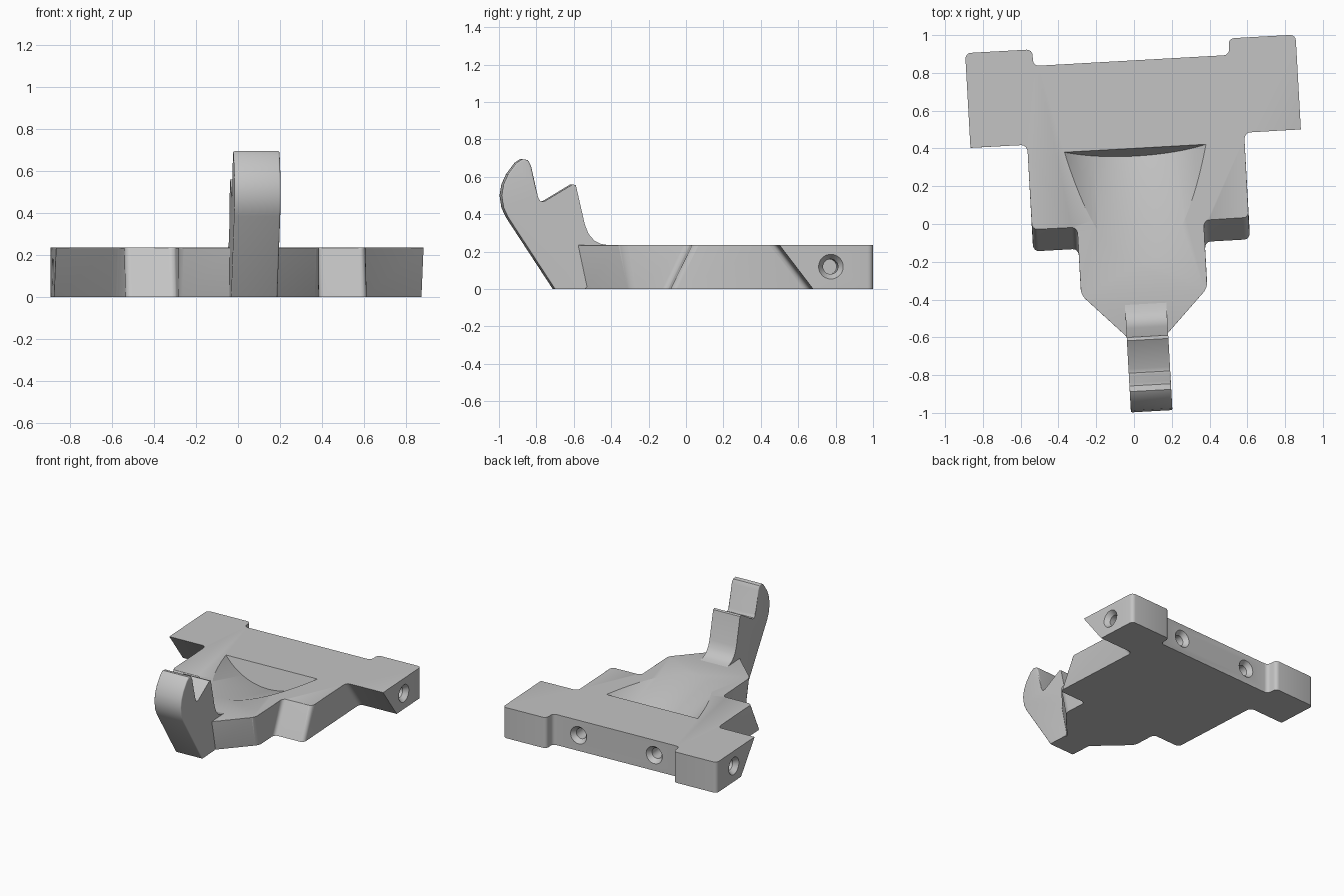
import bpy, bmesh, math
from mathutils import Matrix, Vector

if "Cube" in bpy.data.objects:
    bpy.data.objects.remove(bpy.data.objects["Cube"])

CX = 0.034      # centre line of the part before it is turned
TOP = 0.235     # plate thickness
TURN = Matrix.Rotation(math.radians(3.2), 4, "Z")

grey = bpy.data.materials.new("plain_grey")
grey.use_nodes = True
colour = (0.55, 0.55, 0.55, 1)
grey.diffuse_color = colour
grey.node_tree.nodes["Principled BSDF"].inputs["Base Color"].default_value = colour


def loft(bottom, top):
    """Solid between two matching loops of points."""
    bm = bmesh.new()
    a = [bm.verts.new(p) for p in bottom]
    b = [bm.verts.new(p) for p in top]
    bm.faces.new(a[::-1])
    bm.faces.new(b)
    for i in range(len(a)):
        j = (i + 1) % len(a)
        bm.faces.new((a[i], a[j], b[j], b[i]))
    bmesh.ops.recalc_face_normals(bm, faces=bm.faces)
    return bm


def round_edges(bm, rule, width):
    edges = [e for e in bm.edges if rule(e.verts[0].co, e.verts[1].co)]
    bmesh.ops.bevel(bm, geom=edges, offset=width, segments=4, profile=0.5,
                    affect="EDGES", clamp_overlap=True)


def make(name, bm):
    mesh = bpy.data.meshes.new(name)
    bm.to_mesh(mesh)
    bm.free()
    obj = bpy.data.objects.new(name, mesh)
    bpy.context.collection.objects.link(obj)
    mesh.materials.append(grey)
    return obj


def cut(obj, cutter):
    cutter.hide_render = True
    mod = obj.modifiers.new("cut", "BOOLEAN")
    mod.operation = "DIFFERENCE"
    mod.solver = "EXACT"
    mod.object = cutter
    bpy.context.view_layer.objects.active = obj
    bpy.ops.object.modifier_apply(modifier=mod.name)
    bpy.data.objects.remove(cutter)


# Base plate: right half outline as (x, y at top, y at bottom)
half = [(0.10, -0.60, -0.55), (0.335, -0.36, -0.31), (0.335, 0.0, -0.115),
        (0.575, 0.0, -0.115), (0.575, 0.45, 0.63), (0.876, 0.45, 0.63),
        (0.876, 0.953, 0.953), (0.52, 0.953, 0.953), (0.52, 0.865, 0.865)]
outline = half + [(-x, t, b) for x, t, b in reversed(half)]
bm = loft([(CX + x, b, 0) for x, t, b in outline],
          [(CX + x, t, TOP) for x, t, b in outline])


def upright(a, b):
    inner = abs(a.x - CX) > 0.2 and not (abs(a.x - CX) > 0.8 and a.y < 0.7)
    return abs(a.z - b.z) > 0.1 and inner


def front_rim(a, b):
    return min(a.z, b.z) > TOP - 0.001 and (a.y + b.y) / 2 < 0.46 and (b - a).length > 0.1


round_edges(bm, upright, 0.03)
round_edges(bm, front_rim, 0.022)
plate = make("base_plate", bm)

# Scooped hollow: a tilted cylinder sunk into the top
TILT = math.radians(15)
radius, length, sink = 0.52, 1.3, 0.16
axis = Vector((0, math.cos(TILT), -math.sin(TILT)))
up = Vector((0, math.sin(TILT), math.cos(TILT)))
end = Vector((CX - 0.005, 0.40, TOP)) + up * (radius - sink)
bm = bmesh.new()
bmesh.ops.create_cone(bm, cap_ends=True, segments=128, radius1=radius, radius2=radius, depth=length,
                      matrix=Matrix.Translation(end - axis * length / 2)
                      @ Matrix.Rotation(-math.pi / 2 - TILT, 4, "X"))
cut(plate, make("hollow_cutter", bm))


# Countersunk screw holes
def screw_hole(pos, inward):
    inward = Vector(inward)
    turn = inward.to_track_quat("Z", "Y").to_matrix().to_4x4()
    rings = [(0.068, -0.01), (0.066, 0.0), (0.04, 0.035), (0.04, 0.17)]
    bm = bmesh.new()
    loops = []
    for r, z in rings:
        loops.append([bm.verts.new((r * math.cos(k * math.tau / 32), r * math.sin(k * math.tau / 32), z))
                      for k in range(32)])
    for a, b in zip(loops, loops[1:]):
        for k in range(32):
            j = (k + 1) % 32
            bm.faces.new((a[k], a[j], b[j], b[k]))
    bm.faces.new(loops[0][::-1])
    bm.faces.new(loops[-1])
    bmesh.ops.recalc_face_normals(bm, faces=bm.faces)
    bm.transform(Matrix.Translation(pos) @ turn)
    cut(plate, make("hole_cutter", bm))


for side in (-1, 1):
    screw_hole((CX + side * 0.876, 0.725, 0.12), (-side, 0, 0))
    screw_hole((CX + side * 0.31, 0.865, 0.12), (0, -1, 0))

# Hooked arm: side profile (y, z) extruded across
profile = [(-0.71, 0), (-0.962, 0.385), (-0.985, 0.435), (-0.995, 0.5), (-0.985, 0.56),
           (-0.96, 0.615), (-0.915, 0.675), (-0.885, 0.695), (-0.855, 0.69), (-0.838, 0.66),
           (-0.80, 0.49), (-0.787, 0.468), (-0.765, 0.47), (-0.615, 0.56), (-0.598, 0.555),
           (-0.55, 0.345), (-0.53, 0.295), (-0.50, 0.26), (-0.465, 0.242), (-0.42, 0.234),
           (-0.45, 0.1), (-0.55, 0)]
W = 0.11
bm = loft([(CX + 0.004 - W, y, z) for y, z in profile],
          [(CX + 0.004 + W, y, z) for y, z in profile])
round_edges(bm, lambda a, b: abs(a.x - b.x) < 0.01 and (a.y + b.y) / 2 < -0.81, 0.028)
arm = make("hooked_arm", bm)

# Turn into place and shade
for obj in (plate, arm):
    obj.data.transform(TURN)
    bpy.ops.object.select_all(action="DESELECT")
    obj.select_set(True)
    bpy.context.view_layer.objects.active = obj
    bpy.ops.object.shade_smooth_by_angle(angle=math.radians(30))
